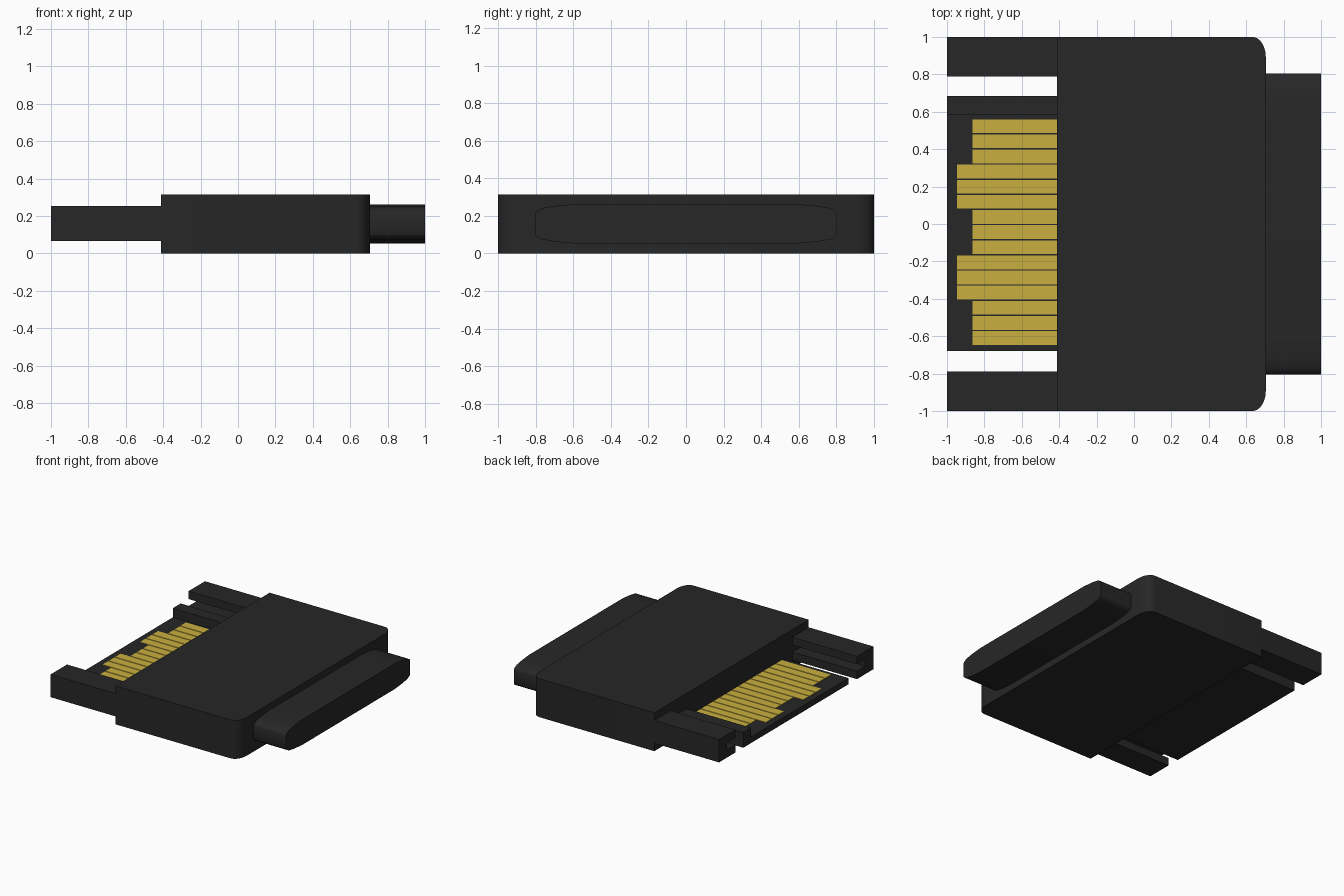
import bpy, bmesh, math
from mathutils import Vector

if "Cube" in bpy.data.objects:
    bpy.data.objects.remove(bpy.data.objects["Cube"])


def material(name, rgb):
    m = bpy.data.materials.new(name)
    m.diffuse_color = (*rgb, 1)
    m.use_nodes = True
    m.node_tree.nodes["Principled BSDF"].inputs["Base Color"].default_value = m.diffuse_color
    return m


BLACK = material("black_plastic", (0.02, 0.02, 0.02))
GOLD = material("gold_contact", (0.58, 0.43, 0.05))


def prism(name, pts, depth, mat, smooth=False):
    """Extrude a closed 3D outline along a depth vector."""
    bm = bmesh.new()
    face = bm.faces.new([bm.verts.new(p) for p in pts])
    ext = bmesh.ops.extrude_face_region(bm, geom=[face])
    moved = [g for g in ext["geom"] if isinstance(g, bmesh.types.BMVert)]
    bmesh.ops.translate(bm, vec=Vector(depth), verts=moved)
    bmesh.ops.recalc_face_normals(bm, faces=bm.faces)
    me = bpy.data.meshes.new(name)
    bm.to_mesh(me)
    bm.free()
    ob = bpy.data.objects.new(name, me)
    bpy.context.collection.objects.link(ob)
    me.materials.append(mat)
    if smooth:
        bpy.ops.object.select_all(action='DESELECT')
        ob.select_set(True)
        bpy.context.view_layer.objects.active = ob
        bpy.ops.object.shade_smooth_by_angle(angle=math.radians(35))
    return ob


def box(name, x0, x1, y0, y1, z0, z1, mat):
    pts = [(x0, y0, z0), (x1, y0, z0), (x1, y1, z0), (x0, y1, z0)]
    return prism(name, pts, (0, 0, z1 - z0), mat)


FRONT = -0.413   # plug-side face of the body

# Main housing with two rounded vertical corners
RX, RY, N = 0.07, 0.11, 5
arc = [(0.705 - RX + RX * math.cos(a), 1 - RY + RY * math.sin(a))
       for a in (math.pi / 2 * i / N for i in range(N + 1))]
outline = [(FRONT, -1)] + [(x, -y) for x, y in reversed(arc)] + arc + [(FRONT, 1)]
prism("housing", [(x, y, 0) for x, y in outline], (0, 0, 0.315), BLACK, True)

# Flat cable sleeve with softly tapered edges
ZC = 0.158
quarter = [(0.804, 0.053), (0.798, 0.065), (0.77, 0.083), (0.70, 0.095), (0.60, 0.104)]
section = quarter + [(-y, z) for y, z in reversed(quarter)]
section += [(-y, -z) for y, z in section]
prism("cable_sleeve", [(0.69, y, ZC + z) for y, z in section], (0.31, 0, 0), BLACK, True)

# Side guide arms, C-shaped with a groove on the inner side
guide = [(1, 0.065), (1, 0.252), (0.788, 0.252), (0.788, 0.187),
         (0.895, 0.187), (0.895, 0.13), (0.788, 0.13), (0.788, 0.065)]
for side, s in (("left", 1), ("right", -1)):
    prism("guide_arm_" + side, [(-1, s * y, z) for y, z in guide],
          (1 + FRONT, 0, 0), BLACK)

# Connector tongue with a raised key rail along one edge
tongue = [(-0.68, 0.065), (0.685, 0.065), (0.685, 0.19),
          (0.583, 0.19), (0.583, 0.115), (-0.68, 0.115)]
prism("connector_tongue", [(-1, y, z) for y, z in tongue], (1 + FRONT, 0, 0), BLACK)

# Gold contacts in alternating groups of short and long
PITCH = 0.0809
for i in range(15):
    start = -0.947 if (i // 3) % 2 else -0.863
    top = 0.56 - i * PITCH
    box(f"contact_{i + 1}", start, FRONT, top - PITCH + 0.007, top, 0.11, 0.119, GOLD)
